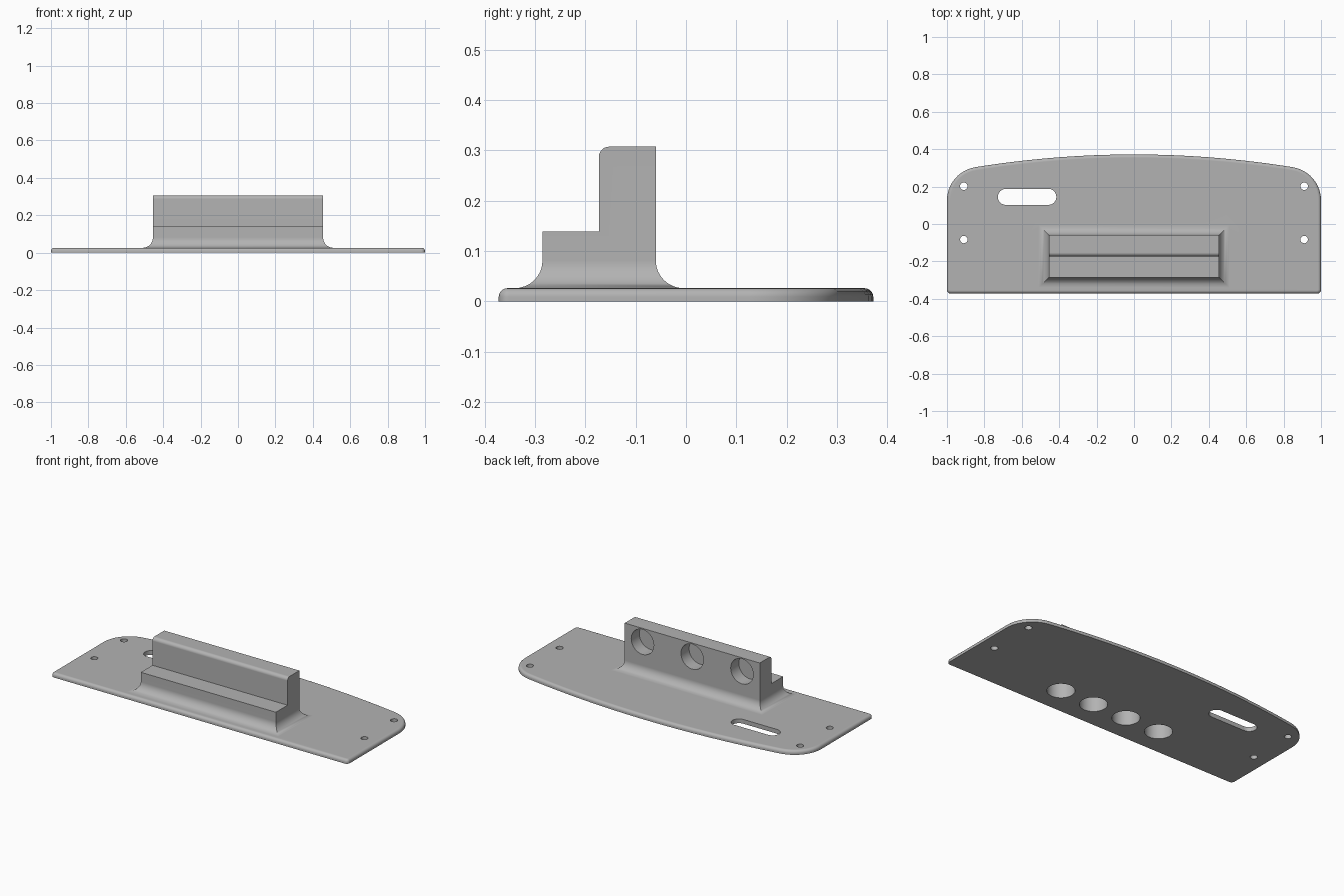
import bpy, bmesh
from math import sin, cos, pi, radians
from mathutils import Matrix

cube = bpy.data.objects.get("Cube")
if cube:
    bpy.data.objects.remove(cube, do_unlink=True)

grey = bpy.data.materials.new("plain grey")
grey.use_nodes = True
colour = (0.45, 0.45, 0.45, 1)
grey.diffuse_color = colour
grey.node_tree.nodes["Principled BSDF"].inputs["Base Color"].default_value = colour

PLATE = 0.026      # plate thickness
HALF = 0.455       # half length of the block
FRONT, STEP, BACK = -0.285, -0.173, -0.06
FLARE = 0.055      # radius of the flare at the foot of the block


def arc(cx, cy, r, start, end, n):
    angles = [radians(start + (end - start) * i / n) for i in range(n + 1)]
    return [(cx + r * cos(a), cy + r * sin(a)) for a in angles]


def make(name, bm):
    bmesh.ops.recalc_face_normals(bm, faces=bm.faces[:])
    mesh = bpy.data.meshes.new(name)
    bm.to_mesh(mesh)
    bm.free()
    mesh.materials.append(grey)
    obj = bpy.data.objects.new(name, mesh)
    bpy.context.collection.objects.link(obj)
    return obj


def prism(points, offset):
    """Fill a ring of points and extrude it along offset."""
    bm = bmesh.new()
    face = bm.faces.new([bm.verts.new(p) for p in points])
    new = bmesh.ops.extrude_face_region(bm, geom=[face])["geom"]
    bmesh.ops.translate(bm, vec=offset, verts=[v for v in new if isinstance(v, bmesh.types.BMVert)])
    return bm


def activate(obj):
    bpy.ops.object.select_all(action='DESELECT')
    obj.select_set(True)
    bpy.context.view_layer.objects.active = obj


def combine(target, other, operation):
    mod = target.modifiers.new(operation, 'BOOLEAN')
    mod.operation, mod.object, mod.solver = operation, other, 'EXACT'
    activate(target)
    bpy.ops.object.modifier_apply(modifier=mod.name)
    bpy.data.objects.remove(other, do_unlink=True)


# Plate: straight front, bowed back, rounded corners, soft top rim
right_half = arc(0.98, -0.352, 0.02, -90, 0, 4) + arc(0.82, 0.126, 0.18, 0, 81, 12)
bow = [(x, 0.372 - 0.095 * x * x) for x in [0.8 - 0.1 * i for i in range(17)]]
outline = right_half + bow + [(-x, y) for x, y in reversed(right_half)]
bm = prism([(x, y, 0) for x, y in outline], (0, 0, PLATE))
rim = [e for e in bm.edges if all(v.co.z > PLATE / 2 for v in e.verts)]
bmesh.ops.bevel(bm, geom=rim, offset=0.017, segments=5, profile=0.5, affect='EDGES')
plate = make("mounting_plate", bm)

# Stepped block with a rounded upper front edge
foot = PLATE + FLARE
nose = arc(STEP + 0.02, 0.287, 0.02, 180, 90, 6)
section = [(FRONT, foot), (FRONT, 0.139), (STEP, 0.139)] + nose + [(BACK, 0.307), (BACK, foot)]
bm = prism([(-HALF, y, z) for y, z in section], (2 * HALF, 0, 0))

# Concave flare grown downwards from the underside of the block
bm.normal_update()
bottom = min(bm.faces, key=lambda f: f.calc_center_median().z)
rings = [(FLARE * (1 - cos(i * pi / 16)), foot - FLARE * sin(i * pi / 16)) for i in range(1, 9)]
for out, z in rings + [(FLARE, 0.01)]:
    new = bmesh.ops.extrude_face_region(bm, geom=[bottom])["geom"]
    old, bottom = bottom, next(g for g in new if isinstance(g, bmesh.types.BMFace))
    if old.is_valid:
        bmesh.ops.delete(bm, geom=[old], context='FACES_ONLY')
    for v in bottom.verts:
        v.co.x = (HALF + out) * (1 if v.co.x > 0 else -1)
        v.co.y = BACK + out if v.co.y > STEP else FRONT - out
        v.co.z = z
combine(plate, make("stepped_block", bm), 'UNION')


def drill(x, y, z, radius, depth, axis='Z', sides=40):
    """Cut a round hole centred on the given point."""
    bm = bmesh.new()
    bmesh.ops.create_cone(bm, cap_ends=True, segments=sides, radius1=radius, radius2=radius, depth=depth)
    if axis == 'Y':
        bmesh.ops.rotate(bm, verts=bm.verts, matrix=Matrix.Rotation(pi / 2, 3, 'X'))
    bmesh.ops.translate(bm, verts=bm.verts, vec=(x, y, z))
    combine(plate, make("hole_cutter", bm), 'DIFFERENCE')


# Four screw holes
for x in (-0.91, 0.91):
    for y in (-0.083, 0.202):
        drill(x, y, 0, 0.02, 0.2, sides=24)

# Four blind pockets in the underside, three in the back of the block
for i in range(4):
    drill((i - 1.5) * 0.228, -0.203, 0, 0.076, 0.22)
for i in (-1, 0, 1):
    drill(i * 0.335, BACK, 0.224, 0.076, 0.156, axis='Y')

# Long slot with round ends
slot = arc(-0.458, 0.145, 0.043, -90, 90, 12) + arc(-0.685, 0.145, 0.043, 90, 270, 12)
combine(plate, make("slot_cutter", prism([(x, y, -0.1) for x, y in slot], (0, 0, 0.2))), 'DIFFERENCE')

# Smooth curved areas, crisp edges
activate(plate)
bpy.ops.object.shade_smooth_by_angle(angle=radians(30))
weighted = plate.modifiers.new("weighted_normals", 'WEIGHTED_NORMAL')
weighted.keep_sharp = True
